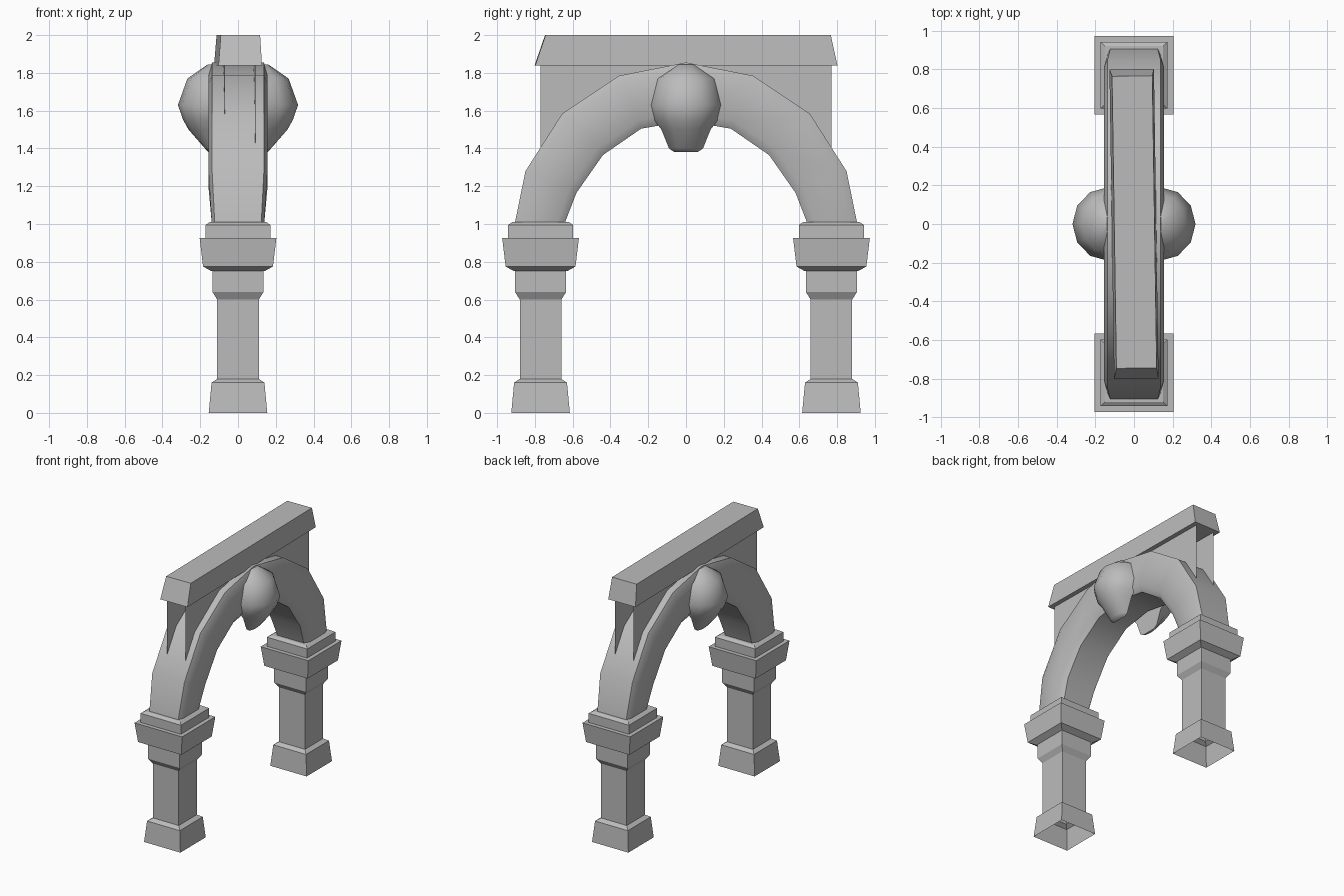
import bpy, bmesh, math

cube = bpy.data.objects.get("Cube")
if cube:
    bpy.data.objects.remove(cube, do_unlink=True)

stone = bpy.data.materials.new("grey_stone")
stone.use_nodes = True
GREY = (0.5, 0.5, 0.5, 1)
stone.diffuse_color = GREY
stone.node_tree.nodes["Principled BSDF"].inputs["Base Color"].default_value = GREY


def finish(name, bm, smooth=None):
    bmesh.ops.recalc_face_normals(bm, faces=bm.faces)
    mesh = bpy.data.meshes.new(name)
    bm.to_mesh(mesh)
    bm.free()
    mesh.materials.append(stone)
    obj = bpy.data.objects.new(name, mesh)
    bpy.context.collection.objects.link(obj)
    if smooth:
        bpy.ops.object.select_all(action='DESELECT')
        obj.select_set(True)
        bpy.context.view_layer.objects.active = obj
        bpy.ops.object.shade_smooth_by_angle(angle=math.radians(smooth))
    return obj


def loft(name, rings, cap_start=True, cap_end=True, smooth=None):
    """Bridge closed rings of points one after another."""
    bm = bmesh.new()
    loops = [[bm.verts.new(p) for p in ring] for ring in rings]
    n = len(loops[0])
    for a, b in zip(loops, loops[1:]):
        for i in range(n):
            j = (i + 1) % n
            bm.faces.new((a[i], a[j], b[j], b[i]))
    if cap_start:
        bm.faces.new(loops[0][::-1])
    if cap_end:
        bm.faces.new(loops[-1])
    return finish(name, bm, smooth)


def rect(hx, hy, z, cx=0, cy=0):
    return [(cx + sx * hx, cy + sy * hy, z)
            for sx, sy in ((-1, -1), (1, -1), (1, 1), (-1, 1))]


# Square pillars with an open foot: (height, half width)
SHAFT = [(0, .155), (.16, .14), (.18, .11), (.6, .11), (.64, .135), (.77, .135)]
CAPITAL = [(.75, .14), (.775, .185), (.925, .203), (.925, .172), (.995, .172), (1.01, .15)]
for side, y in (("front", -.77), ("back", .77)):
    loft(side + "_pillar", [rect(w, w, z, 0, y) for z, w in SHAFT], False, False)
    loft(side + "_capital", [rect(w, w, z, 0, y) for z, w in CAPITAL], False)

# Arch: matching outer and inner points from springing to crown
OUTER = [(.905, 1.01), (.85, 1.28), (.655, 1.585), (.355, 1.785), (0, 1.855)]
INNER = [(.64, 1.01), (.58, 1.165), (.44, 1.365), (.237, 1.505), (0, 1.545)]
half = list(zip(OUTER, INNER))
stations = half + [((-o[0], o[1]), (-i[0], i[1])) for o, i in half[-2::-1]]
SECTION = [(0, .137), (.14, .155), (.85, .155), (1, .125)]
section = SECTION + [(t, -w) for t, w in SECTION[::-1]]


def arch_ring(outer, inner):
    narrow = .9 if outer[1] < 1.1 else 1
    return [(w * narrow, outer[0] + t * (inner[0] - outer[0]),
             outer[1] + t * (inner[1] - outer[1])) for t, w in section]


loft("arch", [arch_ring(o, i) for o, i in stations], False, False, smooth=40)

# Thin side walls between the arch and the coping, open at the ends
for side, x in (("left", .08), ("right", -.08)):
    bm = bmesh.new()
    columns = []
    for y, z in ((.77, 1.3), (.5, 1.5), (.2, 1.65), (-.2, 1.65), (-.5, 1.5), (-.77, 1.3)):
        columns.append([bm.verts.new((x - y * .015, y, h)) for h in (z, 1.85)])
    for a, b in zip(columns, columns[1:]):
        bm.faces.new((a[0], b[0], b[1], a[1]))
    finish(side + "_spandrel_wall", bm)

# Slightly twisted tapered coping
coping = loft("coping", [rect(.115, .8, 1.84), rect(.104, .755, 2.0, .002, .01)])
coping.rotation_euler.z = math.radians(.85)

# Teardrop bosses on both sides of the crown: (height, half depth, reach in x)
BOSS = [(1.38, .06, .155), (1.4, .09, .175), (1.5, .13, .262), (1.55, .17, .29), (1.63, .19, .318),
        (1.77, .155, .268), (1.845, .04, .16)]
for side, s in (("left", 1), ("right", -1)):
    rings = []
    for z, hy, reach in BOSS:
        angles = [math.pi * k / 6 - math.pi / 2 for k in range(7)]
        rings.append([(s * (.135 + (reach - .135) * math.cos(a)), hy * math.sin(a), z)
                      for a in angles])
    loft(side + "_boss", rings, smooth=60)
